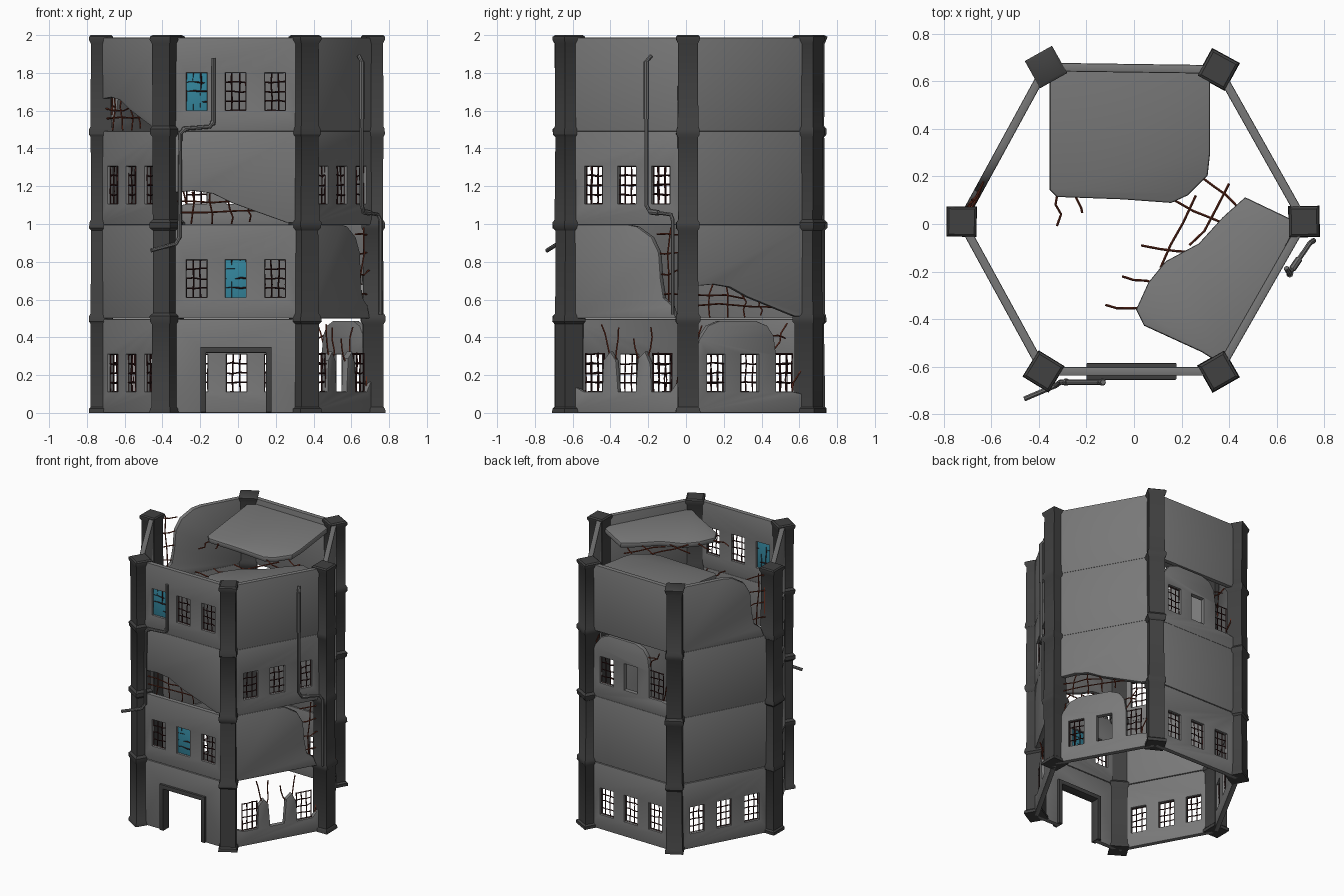
import bpy, bmesh, math, random
from mathutils import Matrix, Vector

random.seed(4)
cube = bpy.data.objects.get("Cube")
if cube:
    bpy.data.objects.remove(cube, do_unlink=True)


def material(name, rgb):
    m = bpy.data.materials.new(name)
    m.use_nodes = True
    m.diffuse_color = (*rgb, 1)
    node = m.node_tree.nodes["Principled BSDF"]
    node.inputs["Base Color"].default_value = (*rgb, 1)
    node.inputs["Roughness"].default_value = 0.8
    return m


CONCRETE = material("grey concrete", (0.19, 0.19, 0.19))
DARK = material("dark concrete", (0.052, 0.052, 0.052))
METAL = material("pipe grey", (0.15, 0.15, 0.15))
RUST = material("rusty rebar", (0.15, 0.03, 0.015))
IRON = material("dark window iron", (0.035, 0.009, 0.009))
GLASS = material("blue glass", (0.035, 0.24, 0.34))


def finish(name, bm, mat, matrix=Matrix()):
    """Turn a bmesh into a named object, smooth with sharp edges kept."""
    bmesh.ops.remove_doubles(bm, verts=bm.verts, dist=1e-5)
    bmesh.ops.recalc_face_normals(bm, faces=bm.faces)
    mesh = bpy.data.meshes.new(name)
    bm.to_mesh(mesh)
    bm.free()
    mesh.materials.clear()
    mesh.materials.append(mat)
    for p in mesh.polygons:
        p.use_smooth = True
        p.material_index = 0
    mesh.set_sharp_from_angle(angle=math.radians(35))
    ob = bpy.data.objects.new(name, mesh)
    ob.matrix_world = matrix
    bpy.context.collection.objects.link(ob)
    return ob


def from_curve(name, curve, mat, matrix):
    tmp = bpy.data.objects.new("tmp", curve)
    bpy.context.collection.objects.link(tmp)
    bpy.context.view_layer.update()
    mesh = bpy.data.meshes.new_from_object(
        tmp.evaluated_get(bpy.context.evaluated_depsgraph_get()))
    bpy.data.objects.remove(tmp, do_unlink=True)
    bm = bmesh.new()
    bm.from_mesh(mesh)
    bpy.data.meshes.remove(mesh)
    return finish(name, bm, mat, matrix)


def add_path(curve, pts, cyclic):
    s = curve.splines.new("POLY")
    s.points.add(len(pts) - 1)
    for p, co in zip(s.points, pts):
        p.co = (*co, 0, 1) if len(co) == 2 else (*co, 1)
    s.use_cyclic_u = cyclic


def plate(name, loops, thick, mat, matrix, soft=0.006):
    """Flat slab with an outline and optional holes."""
    c = bpy.data.curves.new(name, "CURVE")
    c.dimensions, c.fill_mode = "2D", "BOTH"
    c.extrude, c.bevel_depth, c.bevel_resolution = thick / 2 - soft, soft, 1
    for loop in loops:
        add_path(c, loop, True)
    return from_curve(name, c, mat, matrix)


def tubes(name, paths, radius, mat, matrix=Matrix(), sides=0):
    c = bpy.data.curves.new(name, "CURVE")
    c.dimensions = "3D"
    c.bevel_depth, c.bevel_resolution, c.use_fill_caps = radius, sides, True
    for p in paths:
        add_path(c, p, False)
    return from_curve(name, c, mat, matrix)


def bent(a, b, sway=0.012):
    """Slightly crooked bar between two points."""
    a, b = Vector((*a, 0)[:3]), Vector((*b, 0)[:3])
    j = lambda: Vector([random.uniform(-sway, sway) for _ in range(3)])
    return [a, a.lerp(b, 0.35) + j(), a.lerp(b, 0.7) + j(), b + j()]


def rect(x0, x1, z0, z1):
    return [(x0, z0), (x1, z0), (x1, z1), (x0, z1)]


# Plan: corners in order, seen left to right from outside
CORNERS = [(-0.38, -0.62), (0.355, -0.62), (0.715, 0.01),
           (0.355, 0.65), (-0.37, 0.66), (-0.725, 0.01)]
SIDES = ["front", "front_left", "back_left", "back", "back_right", "front_right"]
LEVELS = [0.0, 0.5, 0.995, 1.49]
H = 0.485
WIN = [0.22, 0.5, 0.785]
SILL, HEAD, HALF = 0.1, 0.31, 0.06

# Outlines of the wall types, as (fraction along wall, height)
FULL = rect(0.02, 0.98, 0, H)
OUTLINES = {
    "plain": FULL,
    "windows": FULL,
    "door": [(0.02, 0), (0.27, 0), (0.27, 0.33), (0.735, 0.33), (0.735, 0),
             (0.98, 0), (0.98, H), (0.02, H)],
    "low_hole": [(0.02, 0.17), (0.2, 0.18), (0.34, 0.165), (0.48, 0.115), (0.65, 0.07),
                 (0.87, 0.012), (0.98, 0.008), (0.98, H), (0.02, H)],
    "side_hole": [(0.02, 0), (0.9, 0), (0.87, 0.06), (0.8, 0.1), (0.775, 0.2),
                  (0.76, 0.34), (0.7, 0.42), (0.58, 0.475), (0.5, H), (0.02, H)],
    "arch": [(0.02, 0), (0.98, 0), (0.98, 0.08), (0.86, 0.1), (0.71, 0.1), (0.71, 0.3),
             (0.69, 0.4), (0.64, 0.45), (0.55, 0.475), (0.25, 0.475), (0.16, 0.45),
             (0.09, 0.38), (0.05, 0.28), (0.02, 0.22)],
    "stubs": [(0.02, 0), (0.98, 0), (0.98, 0.2), (0.87, 0.1), (0.7, 0.1), (0.69, 0.25),
              (0.65, 0.31), (0.6, 0.28), (0.58, 0.1), (0.42, 0.1), (0.4, 0.27),
              (0.36, 0.31), (0.31, 0.27), (0.3, 0.1), (0.14, 0.1), (0.02, 0.14)],
}
# Exposed bars of each broken type: start and end, same coordinates
REBAR = {
    "low_hole": [((0.03, 0.06), (0.72, 0.06)), ((0.03, 0.12), (0.45, 0.11)),
                 ((0.18, 0.0), (0.2, 0.18)), ((0.33, 0.0), (0.31, 0.17)),
                 ((0.47, 0.0), (0.46, 0.12)), ((0.6, 0.01), (0.6, 0.09))],
    "side_hole": [((0.84, 0.06), (0.86, 0.47)), ((0.93, 0.1), (0.92, 0.46)),
                  ((0.74, 0.44), (0.96, 0.45)), ((0.74, 0.34), (0.97, 0.33)),
                  ((0.76, 0.23), (0.96, 0.24)), ((0.78, 0.12), (0.96, 0.13))],
    "arch": [((0.86, 0.08), (0.93, 0.27)), ((0.68, 0.4), (0.8, 0.4)),
             ((0.7, 0.32), (0.82, 0.46)), ((0.07, 0.3), (0.1, 0.46))],
    "stubs": [((0.35, 0.28), (0.28, 0.47)), ((0.39, 0.24), (0.42, 0.45)),
              ((0.61, 0.25), (0.53, 0.38)), ((0.66, 0.28), (0.68, 0.46)),
              ((0.9, 0.12), (0.95, 0.4))],
}
# Wall type per side, ground floor first
LAYOUT = [("door", "windows", "low_hole", "windows"),
          ("stubs", "side_hole", "windows", "plain"),
          ("arch", "low_hole", "plain", "plain"),
          ("windows", "plain", "arch", "plain"),
          ("windows", "plain", "plain", "side_hole"),
          ("windows", "plain", "windows", "low_hole")]
HOLES = {"windows": (0, 1, 2), "arch": (0, 1)}
GRILLES = {"windows": (0, 1, 2), "arch": (0, 2), "stubs": (0, 2)}
PANES = {(0, 1): 1, (0, 3): 0}


def grille(x):
    """Crooked bars filling one window."""
    l, r = x - HALF, x + HALF
    bars = [bent((a, SILL), (a, HEAD), 0.002) for a in (l + 0.004, r - 0.004)]
    bars += [bent((l, b), (r, b), 0.002) for b in (SILL + 0.004, HEAD - 0.004)]
    bars += [bent((x + k, SILL), (x + k, HEAD), 0.004) for k in (-0.02, 0.02)]
    bars += [bent((l, SILL + k), (r, SILL + k), 0.005) for k in (0.055, 0.105, 0.155)]
    return bars


# Walls
for i, side in enumerate(SIDES):
    p, q = Vector((*CORNERS[i], 0)), Vector((*CORNERS[(i + 1) % 6], 0))
    length, d = (q - p).length, (q - p).normalized()
    n = d.cross(Vector((0, 0, 1)))
    for lvl, kind in enumerate(LAYOUT[i]):
        m = Matrix((d, (0, 0, 1), n)).transposed().to_4x4()
        m.translation = p + Vector((0, 0, LEVELS[lvl] + 0.006))
        tag = f"{side}_{lvl + 1}"
        loops = [[(u * length, z) for u, z in OUTLINES[kind]]]
        for w in HOLES.get(kind, ()):
            x = WIN[w] * length
            loops.append(rect(x - HALF, x + HALF, SILL, HEAD))
        plate("wall_" + tag, loops, 0.036, CONCRETE, m)
        bars = [b for w in GRILLES.get(kind, ()) for b in grille(WIN[w] * length)]
        if bars:
            tubes("window_bars_" + tag, bars, 0.0042, IRON, m)
        if kind in REBAR:
            paths = [bent((a * length, z), (b * length, y), 0.012)
                     for (a, z), (b, y) in REBAR[kind]]
            tubes("rebar_" + tag, paths, 0.0045, RUST, m)
        if (i, lvl) in PANES:
            x = WIN[PANES[i, lvl]] * length
            plate("glass_" + tag, [rect(x - HALF, x + HALF, SILL, HEAD)],
                  0.006, GLASS, m, 0.001)
        if kind == "door":
            a, b = 0.25 * length, 0.755 * length
            frame = [(a, 0), (a + 0.025, 0), (a + 0.025, 0.315), (b - 0.025, 0.315),
                     (b - 0.025, 0), (b, 0), (b, 0.34), (a, 0.34)]
            plate("door_frame", [frame], 0.07, DARK, m, 0.003)

# Corner pillars: square sections with a band at every floor
for i, (x, y) in enumerate(CORNERS):
    rings = [(0, 0.064), (0.022, 0.064), (0.032, 0.055)]
    for z in LEVELS[1:]:
        rings += [(z - 0.03, 0.053), (z - 0.016, 0.062), (z + 0.012, 0.062), (z + 0.028, 0.053)]
    rings += [(1.955, 0.053), (1.975, 0.062), (1.992, 0.063), (2.0, 0.052)]
    bm = bmesh.new()
    prev = None
    turn = math.atan2(y, x)
    for z, half in rings:
        half += random.uniform(-0.002, 0.003)
        ring = [bm.verts.new((half * 1.414 * math.cos(turn + math.pi / 4 + k * math.pi / 2),
                              half * 1.414 * math.sin(turn + math.pi / 4 + k * math.pi / 2), z))
                for k in range(4)]
        if prev:
            for k in range(4):
                bm.faces.new((prev[k], prev[k - 1], ring[k - 1], ring[k]))
        else:
            bm.faces.new(ring)
        prev = ring
    bm.faces.new(prev)
    finish(f"pillar_{i + 1}", bm, DARK, Matrix.Translation((x, y, 0)))


# Broken roof slabs, sagging inward
def slab(name, outline, pivot, axis, tilt):
    m = Matrix.Translation(pivot) @ Matrix.Rotation(tilt, 4, Vector(axis))
    plate(name, [[(x - pivot[0], y - pivot[1]) for x, y in outline]], 0.04, CONCRETE, m, 0.01)


slab("roof_slab_back",
     [(-0.345, 0.65), (-0.345, 0.15), (-0.32, 0.125), (-0.05, 0.115), (0.155, 0.1),
      (0.22, 0.13), (0.3, 0.21), (0.31, 0.3), (0.31, 0.64)],
     (0, 0.1, 1.86), (1, 0, 0), 0.12)
slab("roof_slab_front",
     [(0.47, 0.1), (0.68, 0.0), (0.37, -0.58), (0.29, -0.53), (0.05, -0.42), (0.02, -0.36),
      (0.07, -0.25), (0.14, -0.165), (0.28, -0.09), (0.38, 0.02)],
     (0.25, -0.2, 1.87), (-0.49, -0.87, 0), 0.1)

# Bars hanging from the slab edges
SLAB_BARS = [((0.28, 0.2), (0.44, 0.08)), ((0.4, 0.17), (0.24, -0.1)),
             ((0.17, 0.1), (0.38, 0.0)), ((0.26, 0.12), (0.1, -0.18)),
             ((0.03, -0.09), (0.25, -0.13)), ((-0.05, -0.22), (0.09, -0.25)),
             ((-0.12, -0.34), (0.04, -0.355)), ((-0.32, 0.14), (-0.315, 0.0)),
             ((-0.245, 0.14), (-0.215, 0.05))]
tubes("roof_rebar", [bent((*a, 1.855), (*b, 1.855)) for a, b in SLAB_BARS], 0.005, RUST)

# Drain pipes with a collar at each end of the bends
PIPES = {
    "front_pipe": [(-0.13, -0.665, 1.88), (-0.13, -0.665, 1.54), (-0.15, -0.665, 1.515),
                   (-0.28, -0.665, 1.505), (-0.305, -0.665, 1.48), (-0.31, -0.665, 0.93),
                   (-0.33, -0.68, 0.895), (-0.46, -0.735, 0.86)],
    "side_pipe": [(0.64, -0.185, 1.89), (0.655, -0.21, 1.86), (0.655, -0.21, 1.1),
                  (0.665, -0.19, 1.065), (0.74, -0.08, 1.05), (0.755, -0.07, 1.02),
                  (0.755, -0.07, 0.52)],
}
for name, path in PIPES.items():
    tubes(name, [path], 0.011, METAL, sides=2)
    collars = []
    for k in (2, 4):
        a, b = Vector(path[k - 1]), Vector(path[k])
        collars.append([a, a.lerp(b, 0.4)])
    tubes(name + "_collars", collars, 0.015, METAL, sides=2)
